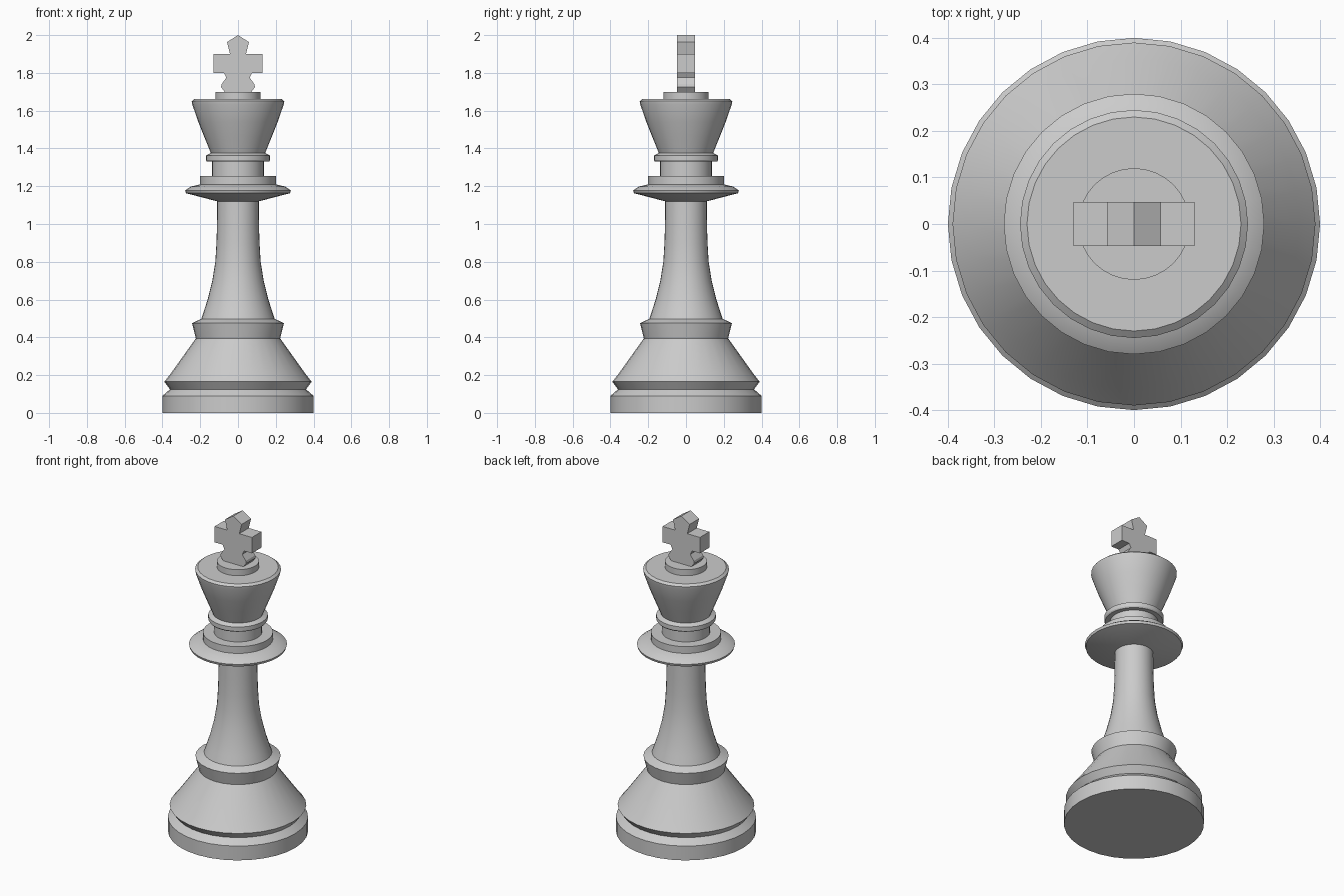
import bpy, bmesh
from math import sin, cos, pi, radians

if "Cube" in bpy.data.objects:
    bpy.data.objects.remove(bpy.data.objects["Cube"])

SEGMENTS = 32


def finish(name, bm, smooth):
    bmesh.ops.recalc_face_normals(bm, faces=bm.faces)
    mesh = bpy.data.meshes.new(name)
    bm.to_mesh(mesh)
    bm.free()
    obj = bpy.data.objects.new(name, mesh)
    bpy.context.collection.objects.link(obj)
    if smooth:
        bpy.ops.object.select_all(action='DESELECT')
        obj.select_set(True)
        bpy.context.view_layer.objects.active = obj
        bpy.ops.object.shade_smooth_by_angle(angle=radians(25))
    return obj


def lathe(name, profile):
    """Turn (radius, height) points around z and cap both ends."""
    bm = bmesh.new()
    rings = []
    for r, z in profile:
        rings.append([bm.verts.new((r * cos(2 * pi * i / SEGMENTS),
                                    r * sin(2 * pi * i / SEGMENTS), z))
                      for i in range(SEGMENTS)])
    for a, b in zip(rings, rings[1:]):
        for i in range(SEGMENTS):
            j = (i + 1) % SEGMENTS
            bm.faces.new((a[i], a[j], b[j], b[i]))
    bm.faces.new(rings[0])
    bm.faces.new(rings[-1])
    return finish(name, bm, True)


# Foot, groove, sloped body and flared ring
lathe("base", [(0.40, 0), (0.40, 0.09), (0.36, 0.125), (0.39, 0.165),
               (0.355, 0.21), (0.223, 0.395), (0.243, 0.475), (0.19, 0.50)])

# Tapering shaft
lathe("shaft", [(0.194, 0.498), (0.177, 0.55), (0.161, 0.60), (0.136, 0.70),
                (0.12, 0.80), (0.114, 0.90), (0.111, 1.0), (0.11, 1.125)])

# Wide collar with stepped neck and ring
lathe("collar", [(0.11, 1.12), (0.275, 1.163), (0.28, 1.178), (0.25, 1.198),
                 (0.20, 1.21), (0.20, 1.253), (0.137, 1.253), (0.137, 1.33),
                 (0.165, 1.33), (0.17, 1.338), (0.17, 1.362), (0.144, 1.375)])

# Flared head with bevelled rim and top disc
lathe("head", [(0.143, 1.374), (0.178, 1.46), (0.21, 1.54), (0.243, 1.635),
               (0.245, 1.65), (0.23, 1.662), (0.12, 1.662), (0.12, 1.70)])

# Cross finial: mirrored half outline, extruded in y
half = [(0.058, 1.963), (0.042, 1.90), (0.13, 1.90), (0.13, 1.80),
        (0.075, 1.80), (0.062, 1.775), (0.087, 1.74), (0.09, 1.725),
        (0.07, 1.699)]
outline = [(0, 2.0)] + half + [(-x, z) for x, z in reversed(half)]
bm = bmesh.new()
face = bm.faces.new([bm.verts.new((x, -0.047, z)) for x, z in outline])
new = bmesh.ops.extrude_face_region(bm, geom=[face])["geom"]
bmesh.ops.translate(bm, vec=(0, 0.094, 0),
                    verts=[v for v in new if isinstance(v, bmesh.types.BMVert)])
finish("cross_finial", bm, False)
